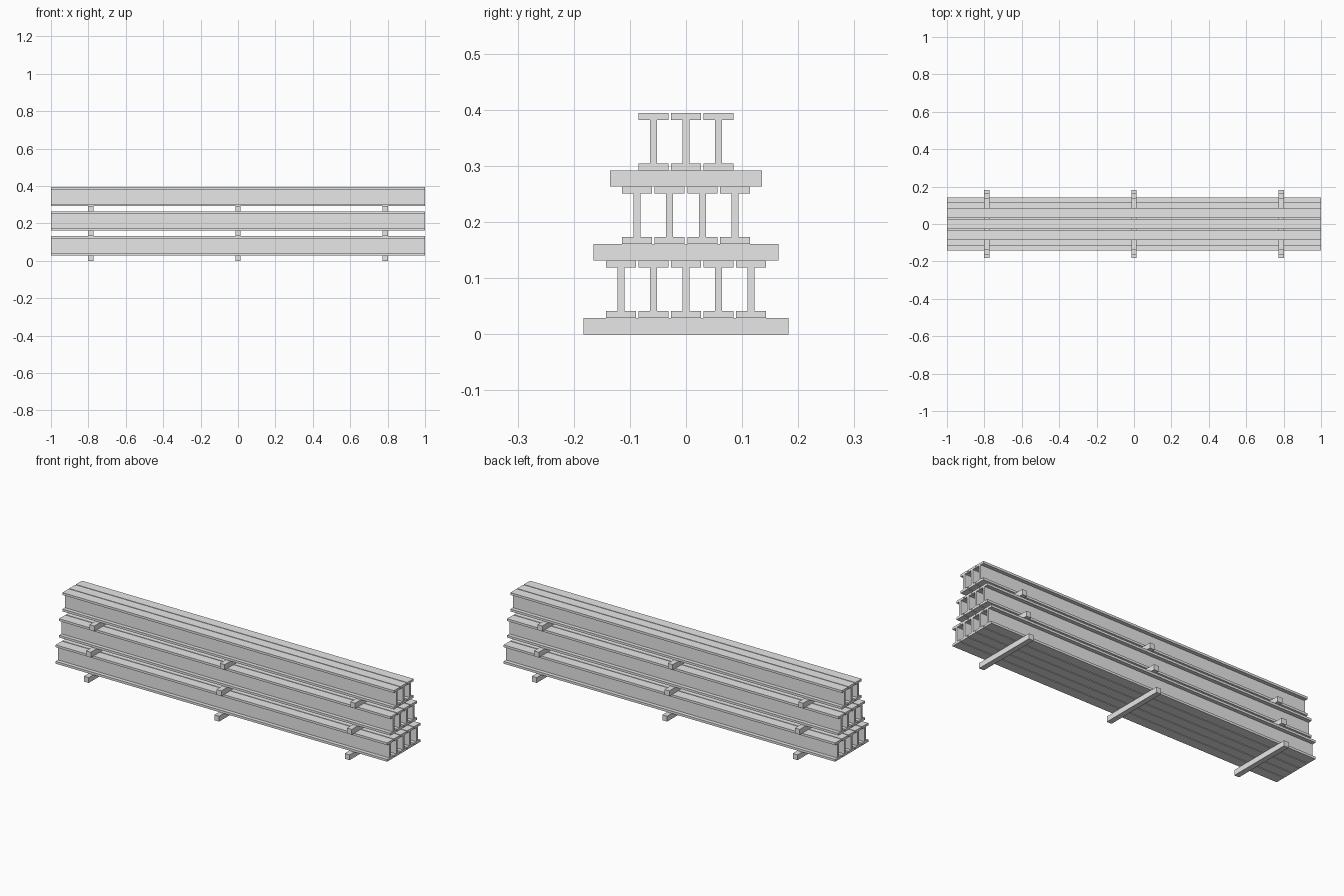
import bpy, bmesh

if "Cube" in bpy.data.objects:
    bpy.data.objects.remove(bpy.data.objects["Cube"])

steel = bpy.data.materials.new("plain_grey")
steel.diffuse_color = (0.8, 0.8, 0.8, 1)
steel.use_nodes = True
steel.node_tree.nodes["Principled BSDF"].inputs["Base Color"].default_value = steel.diffuse_color

LENGTH = 2.0
BEAM_H, FLANGE_W, FLANGE_T, WEB_T, PITCH = 0.1025, 0.0535, 0.0125, 0.0125, 0.058
BEARER = 0.029


def extrude_x(name, profile, length, location):
    """Closed (y, z) outline swept along x, centred on its location."""
    bm = bmesh.new()
    face = bm.faces.new([bm.verts.new((-length / 2, y, z)) for y, z in profile])
    swept = bmesh.ops.extrude_face_region(bm, geom=[face])["geom"]
    bmesh.ops.translate(bm, vec=(length, 0, 0),
                        verts=[v for v in swept if isinstance(v, bmesh.types.BMVert)])
    bmesh.ops.recalc_face_normals(bm, faces=bm.faces[:])
    mesh = bpy.data.meshes.new(name)
    bm.to_mesh(mesh)
    bm.free()
    mesh.materials.append(steel)
    obj = bpy.data.objects.new(name, mesh)
    obj.location = location
    bpy.context.collection.objects.link(obj)


# I-beam outline: right half, then mirrored back down the left
f, w = FLANGE_W / 2, WEB_T / 2
half = [(f, 0), (f, FLANGE_T), (w, FLANGE_T),
        (w, BEAM_H - FLANGE_T), (f, BEAM_H - FLANGE_T), (f, BEAM_H)]
i_profile = half + [(-y, z) for y, z in reversed(half)]

# Layers from the ground up: beam count and bearer half-width
z = 0.0
for layer, (count, reach) in enumerate([(5, 0.183), (4, 0.165), (3, 0.135)], 1):
    # Cross bearers under the layer
    block = [(-reach, 0), (reach, 0), (reach, BEARER), (-reach, BEARER)]
    for i, x in enumerate((-0.787, 0, 0.787), 1):
        extrude_x(f"bearer_{layer}_{i}", block, BEARER, (x, 0, z))
    z += BEARER
    # Row of I-beams
    for i in range(count):
        y = (i - (count - 1) / 2) * PITCH
        extrude_x(f"i_beam_{layer}_{i + 1}", i_profile, LENGTH, (0, y, z))
    z += BEAM_H
